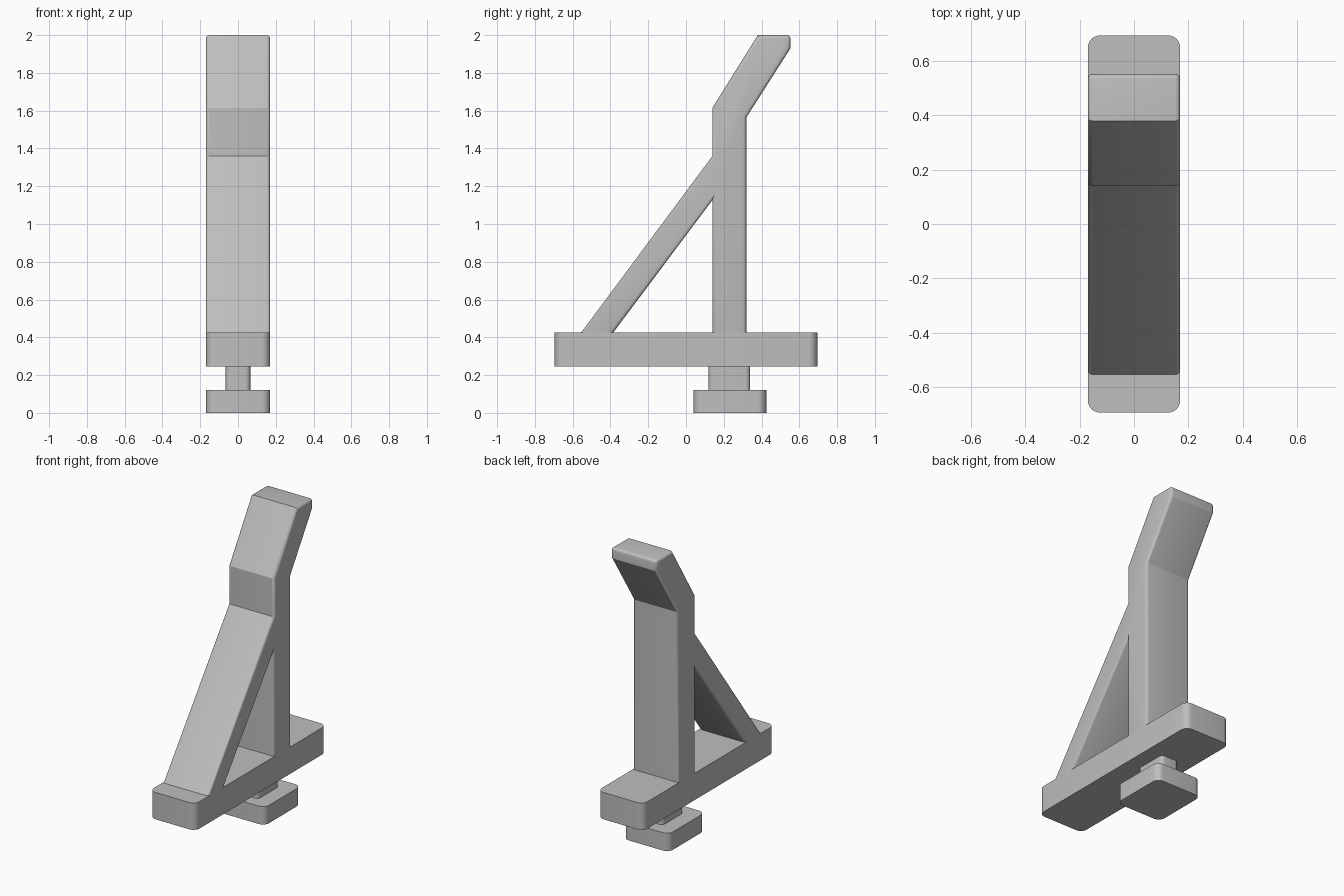
import bpy
import bmesh
from mathutils import Vector

if "Cube" in bpy.data.objects:
    bpy.data.objects.remove(bpy.data.objects["Cube"], do_unlink=True)

HALF_WIDTH = 0.17

grey = bpy.data.materials.new("plain grey")
grey.use_nodes = True
grey.diffuse_color = (0.52, 0.52, 0.52, 1)
grey.node_tree.nodes["Principled BSDF"].inputs["Base Color"].default_value = grey.diffuse_color


def finish(name, bm):
    bmesh.ops.recalc_face_normals(bm, faces=bm.faces)
    mesh = bpy.data.meshes.new(name)
    bm.to_mesh(mesh)
    bm.free()
    mesh.materials.append(grey)
    obj = bpy.data.objects.new(name, mesh)
    bpy.context.collection.objects.link(obj)
    bpy.ops.object.select_all(action="DESELECT")
    obj.select_set(True)
    bpy.context.view_layer.objects.active = obj
    bpy.ops.object.shade_smooth_by_angle(angle=0.5)
    return obj


def round_edges(bm, edges, radius, segments):
    bmesh.ops.bevel(bm, geom=edges, offset=radius, segments=segments,
                    profile=0.5, affect="EDGES", clamp_overlap=True)


def rounded_block(name, half_x, y0, y1, z0, z1, radius):
    """Box whose four upright edges are rounded."""
    bm = bmesh.new()
    bmesh.ops.create_cube(bm, size=1)
    for v in bm.verts:
        v.co = Vector((v.co.x * 2 * half_x,
                       (y0 + y1) / 2 + v.co.y * (y1 - y0),
                       (z0 + z1) / 2 + v.co.z * (z1 - z0)))
    upright = [e for e in bm.edges
               if abs(e.verts[0].co.z - e.verts[1].co.z) > 0.01]
    round_edges(bm, upright, radius, 6)
    return finish(name, bm)


# Base plate, with the neck and clamping foot below it
rounded_block("base_plate", HALF_WIDTH, -0.695, 0.695, 0.245, 0.425, 0.045)
rounded_block("foot_neck", 0.065, 0.12, 0.34, 0.11, 0.255, 0.025)
rounded_block("foot_plate", HALF_WIDTH, 0.04, 0.425, 0, 0.12, 0.045)

# Upright with leaning head, joined to the diagonal brace in one side profile
low_joint, high_joint = (0.14, 1.127), (0.14, 1.36)
post = [(0.14, 0.4), low_joint, high_joint, (0.14, 1.615), (0.38, 2.0),
        (0.553, 2.0), (0.553, 1.93), (0.32, 1.565), (0.32, 0.4)]
brace = [(-0.574, 0.4), high_joint, low_joint, (-0.404, 0.4)]

bm = bmesh.new()
points = {p: bm.verts.new((-HALF_WIDTH, *p)) for p in post + brace}
faces = [bm.faces.new([points[p] for p in outline]) for outline in (post, brace)]
moved = bmesh.ops.extrude_face_region(bm, geom=faces, use_keep_orig=True)["geom"]
bmesh.ops.translate(bm, vec=(2 * HALF_WIDTH, 0, 0),
                    verts=[g for g in moved if isinstance(g, bmesh.types.BMVert)])
bmesh.ops.recalc_face_normals(bm, faces=bm.faces)


def is_side(face):
    return abs(face.normal.x) > 0.9


# Round the rims of both sides and the rear top edge of the head
rounded = []
for e in bm.edges:
    rim = len(e.link_faces) == 2 and is_side(e.link_faces[0]) != is_side(e.link_faces[1])
    tip = all(v.co.z > 1.99 and v.co.y > 0.5 for v in e.verts)
    if rim or tip:
        rounded.append(e)
round_edges(bm, rounded, 0.018, 4)
finish("upright_with_brace", bm)
